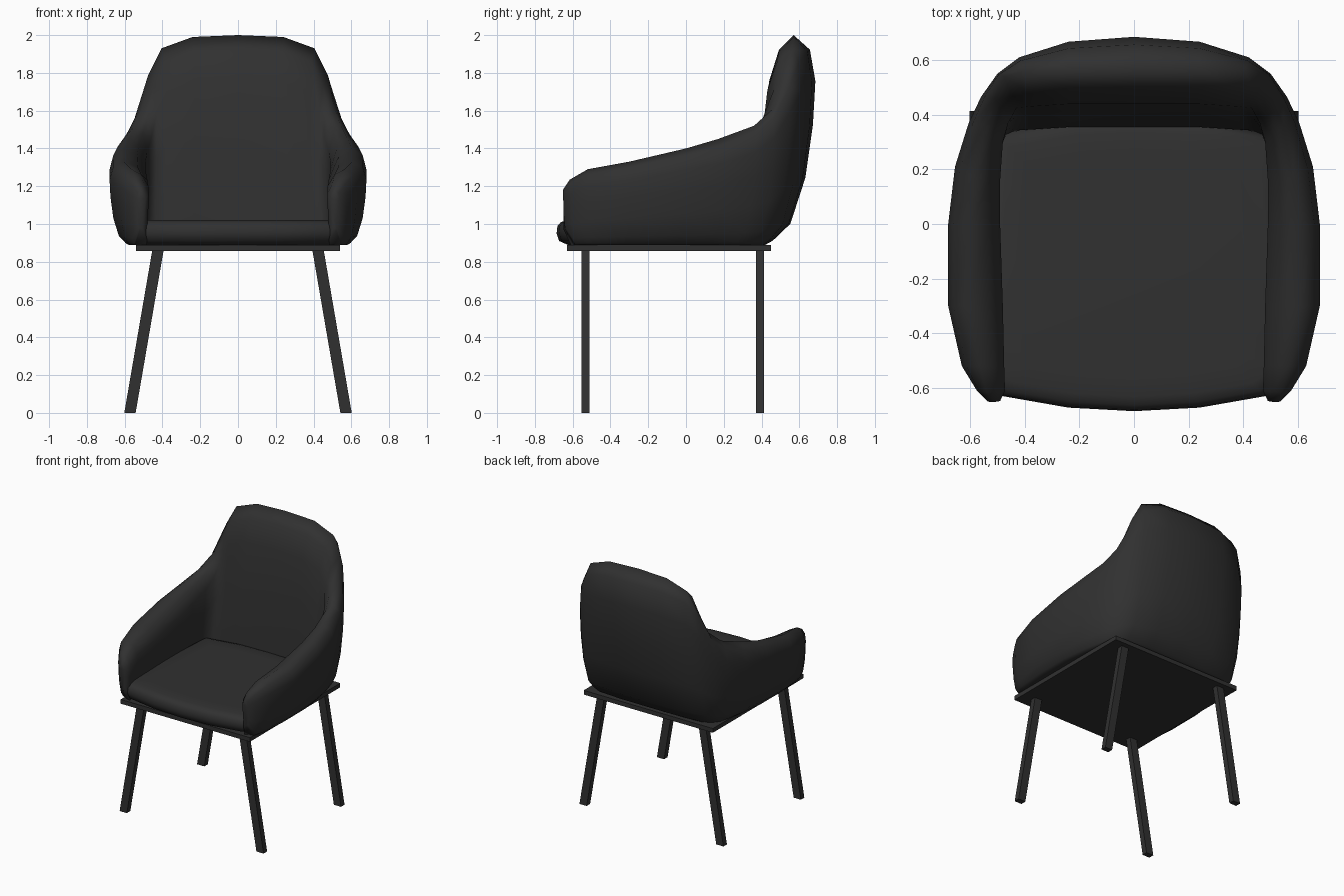
import bpy, bmesh
from mathutils import Vector

if "Cube" in bpy.data.objects:
    bpy.data.objects.remove(bpy.data.objects["Cube"])

mat = bpy.data.materials.new("charcoal")
mat.diffuse_color = (0.03, 0.03, 0.03, 1)
mat.use_nodes = True
mat.node_tree.nodes["Principled BSDF"].inputs["Base Color"].default_value = mat.diffuse_color


def loft(name, rings, smooth=True):
    """Skin a list of closed rings and cap both ends."""
    bm = bmesh.new()
    rows = [[bm.verts.new(p) for p in ring] for ring in rings]
    n = len(rows[0])
    for a, b in zip(rows, rows[1:]):
        for i in range(n):
            j = (i + 1) % n
            bm.faces.new((a[i], a[j], b[j], b[i]))
    bm.faces.new(rows[0])
    bm.faces.new(rows[-1])
    bmesh.ops.recalc_face_normals(bm, faces=bm.faces)
    for f in bm.faces:
        f.smooth = smooth
    mesh = bpy.data.meshes.new(name)
    bm.to_mesh(mesh)
    bm.free()
    mesh.materials.append(mat)
    ob = bpy.data.objects.new(name, mesh)
    bpy.context.collection.objects.link(ob)
    return ob


# Shell: sections from the centre of the back round to the arm tip
# bottom xy, widest outer xy, crest xyz, inner xy
stations = [
    (0, .42, 0, .685, 0, .57, 2.0, 0, .44),
    (.24, .42, .24, .667, .24, .57, 1.99, .23, .44),
    (.42, .41, .42, .61, .405, .56, 1.93, .38, .43),
    (.48, .38, .50, .55, .475, .54, 1.79, .43, .425),
    (.52, .33, .56, .465, .51, .46, 1.61, .46, .37),
    (.54, .25, .605, .37, .545, .36, 1.52, .48, .30),
    (.56, .12, .655, .21, .58, .17, 1.45, .49, .16),
    (.58, -.05, .68, 0, .60, 0, 1.40, .49, 0),
    (.58, -.3, .68, -.3, .605, -.3, 1.33, .48, -.3),
    (.57, -.5, .63, -.52, .565, -.52, 1.29, .475, -.52),
    (.545, -.585, .575, -.61, .54, -.615, 1.235, .472, -.61),
    (.52, -.635, .535, -.65, .515, -.652, 1.18, .49, -.648),
]


def section(s, z0):
    B, W, C, I = (Vector(s[i:i + 2]) for i in (0, 2, 4, 7))
    zt = s[6]
    lean = min(1, max(0, (zt - 1.4) / .4))
    S = Vector((I.x * 1.02, I.y - .085 * lean))
    pts = [(B.lerp(W, u), f) for u, f in
           ((0, 0), (.15, .02), (.5, .1), (.8, .32), (.95, .57), (1, .78))]
    pts += [(W.lerp(C, .25), .93), (C, 1), (C.lerp(I, .6), .93), (I, .78),
            (I.lerp(S, .4), .5), (S, .12), (S, 0)]
    return [Vector((p.x, p.y, z0 + f * (zt - z0))) for p, f in pts]


half = [section(s, .97 if s is stations[-1] else .89) for s in stations]
left = [[Vector((-p.x, p.y, p.z)) for p in r] for r in half[:0:-1]]
loft("back_and_arms", left + half)

# Seat cushion: rounded plan outline stacked in layers
plan = [(0, -.685), (.24, -.672), (.48, -.63), (.55, -.58), (.56, -.4),
        (.51, .33), (.24, .38), (0, .39)]
outline = plan + [(-x, y) for x, y in plan[-2:0:-1]]
layers = [(.888, .07), (.91, .015), (.95, 0), (.99, .005), (1.01, .025), (1.02, .06), (1.022, .15)]
loft("seat_cushion", [[(x * (1 - d / .6), -.15 + (y + .15) * (1 - d / .6), z)
                       for x, y in outline] for z, d in layers])


def rect(cx, cy, z, hx, hy):
    return [(cx + a * hx, cy + b * hy, z) for a, b in ((-1, -1), (1, -1), (1, 1), (-1, 1))]


# Base plate
loft("base_plate", [rect(0, -.09, z, .54, .54) for z in (.857, .889)], False)

# Splayed square legs
for end, y in (("front", -.533), ("rear", .392)):
    for side, s in (("right", 1), ("left", -1)):
        loft(f"{end}_{side}_leg", [rect(s * .572, y, 0, .03, .021),
                                   rect(s * .424, y, .86, .03, .021)], False)
